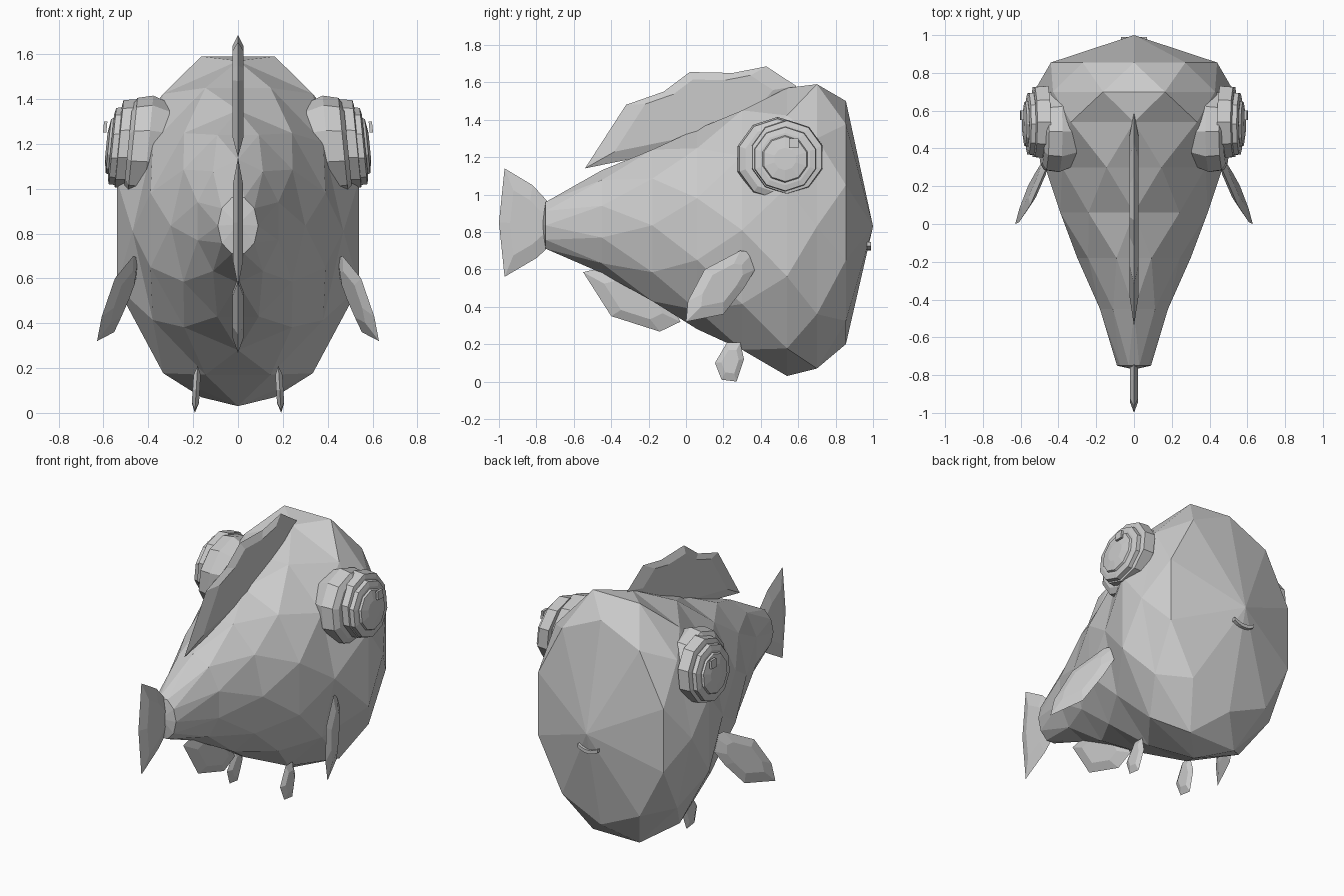
import bpy, bmesh, math
from mathutils import Vector

if "Cube" in bpy.data.objects:
    bpy.data.objects.remove(bpy.data.objects["Cube"])

grey = bpy.data.materials.new("light grey")
grey.diffuse_color = (0.6, 0.6, 0.6, 1)
grey.use_nodes = True
grey.node_tree.nodes["Principled BSDF"].inputs["Base Color"].default_value = grey.diffuse_color


def finish(name, bm):
    bmesh.ops.recalc_face_normals(bm, faces=bm.faces)
    me = bpy.data.meshes.new(name)
    bm.to_mesh(me)
    bm.free()
    me.materials.append(grey)
    ob = bpy.data.objects.new(name, me)
    bpy.context.collection.objects.link(ob)
    return ob


def fan(bm, ring, tip):
    for i in range(len(ring)):
        bm.faces.new((ring[i - 1], ring[i], tip))


# Body: ten-sided rings, every second one turned half a step
N = 10
rings = [(-0.75, .96, .71, .09), (-0.45, 1.13, .58, .18), (-0.18, 1.24, .43, .30),
         (0.06, 1.35, .28, .39), (0.30, 1.45, .17, .47), (0.54, 1.57, .03, .54),
         (0.70, 1.59, .07, .53), (0.855, 1.50, .20, .44)]
bm = bmesh.new()
loops = []
for k, (y, top, bot, hw) in enumerate(rings):
    half = (k + 1) % 2
    c = math.cos(math.pi / N)
    rz = (top - bot) / 2 / (c if half else 1)
    rx = hw / (1 if half else c)
    loops.append([bm.verts.new((rx * math.sin((i + half / 2) * math.tau / N), y,
                                (top + bot) / 2 + rz * math.cos((i + half / 2) * math.tau / N)))
                  for i in range(N)])
for k in range(len(loops) - 1):
    a, b = loops[k], loops[k + 1]
    if k % 2:          # let a always be the half-turned ring
        a, b = b, a
    for i in range(N):
        j = (i + 1) % N
        bm.faces.new((b[i], b[j], a[i]))
        bm.faces.new((a[i], a[j], b[j]))
fan(bm, loops[0], bm.verts.new((0, -0.77, .84)))
fan(bm, loops[-1], bm.verts.new((0, 1.0, .83)))
finish("body", bm)


# Fins: side outline with a sharp rim and a thicker middle
def fin(name, pts, thick, place=lambda y, z: 0, side=1, inset=0.6):
    bm = bmesh.new()
    n = len(pts)
    cy, cz = sum(p[0] for p in pts) / n, sum(p[1] for p in pts) / n
    rim = [bm.verts.new((side * place(y, z), y, z)) for y, z in pts]
    for s in (-1, 1):
        inner = []
        for y, z in pts:
            y, z = cy + (y - cy) * inset, cz + (z - cz) * inset
            inner.append(bm.verts.new((side * place(y, z) + s * thick, y, z)))
        for i in range(n):
            bm.faces.new((rim[i - 1], rim[i], inner[i], inner[i - 1]))
        bm.faces.new(inner)
    finish(name, bm)


fin("dorsal_fin", [(-.54, 1.14), (-.32, 1.48), (-.12, 1.55), (.02, 1.655), (.25, 1.65),
                   (.43, 1.685), (.59, 1.58), (.5, 1.47), (0, 1.25)], .024, inset=.75)
fin("tail_fin", [(-.70, .92), (-.82, 1.05), (-.97, 1.14), (-1, .85), (-.97, .56),
                 (-.80, .66), (-.70, .75)], .022)
fin("anal_fin", [(-.55, .585), (-.40, .35), (-.14, .267), (-.03, .32), (-.1, .45),
                 (-.4, .62)], .024)
for s, tag in ((1, "right"), (-1, "left")):
    fin("pectoral_fin_" + tag, [(.29, .70), (.36, .69), (.37, .60), (.31, .50), (.20, .36),
                                (0, .32), (.01, .43), (.10, .60)], .02,
        lambda y, z: .45 + (.36 - y) * .35 + (.65 - z) * .16, s)
    fin("pelvic_fin_" + tag, [(.22, .21), (.29, .21), (.31, .12), (.27, 0), (.19, .01),
                              (.155, .10)], .016, lambda y, z: .18 + (.21 - z) * .06, s)


# Eyes: stacked discs turned slightly upward
def stack(name, side, steps, cy, cz, sides=10):
    bm = bmesh.new()
    loops = []
    for x, r in steps:
        ring = []
        for i in range(sides):
            t = (i + .5) * math.tau / sides
            dz = r * math.sin(t)
            ring.append(bm.verts.new((side * (x - .1 * dz), cy + r * math.cos(t), cz + dz)))
        loops.append(ring)
    for a, b in zip(loops, loops[1:]):
        for i in range(sides):
            bm.faces.new((a[i - 1], a[i], b[i], b[i - 1]))
    bm.faces.new(loops[0])
    bm.faces.new(loops[-1])
    finish(name, bm)


for s, tag in ((1, "right"), (-1, "left")):
    stack("eye_socket_" + tag, s, [(.32, .19), (.40, .225), (.47, .215), (.49, .18)], .49, 1.19)
    stack("eyelid_" + tag, s, [(.46, .20), (.53, .195), (.535, .17)], .54, 1.20)
    stack("eyeball_" + tag, s, [(.48, .18), (.56, .17), (.567, .14)], .53, 1.19)
    stack("pupil_" + tag, s, [(.55, .135), (.578, .12), (.588, .06)], .53, 1.19)
    stack("eye_glint_" + tag, s, [(.585, .036), (.60, .036)], .575, 1.275, 4)

# Mouth: small curved strip on the face
bm = bmesh.new()
rows = []
for i in range(7):
    x = -.07 + i * .14 / 6
    z = .712 + .022 * (x / .07) ** 2
    rows.append([bm.verts.new((x, y, z + d)) for y, d in
                 ((.94, -.01), (.99, -.01), (.99, .012), (.94, .012))])
for a, b in zip(rows, rows[1:]):
    for j in range(4):
        bm.faces.new((a[j - 1], a[j], b[j], b[j - 1]))
bm.faces.new(rows[0])
bm.faces.new(rows[-1])
finish("mouth", bm)
